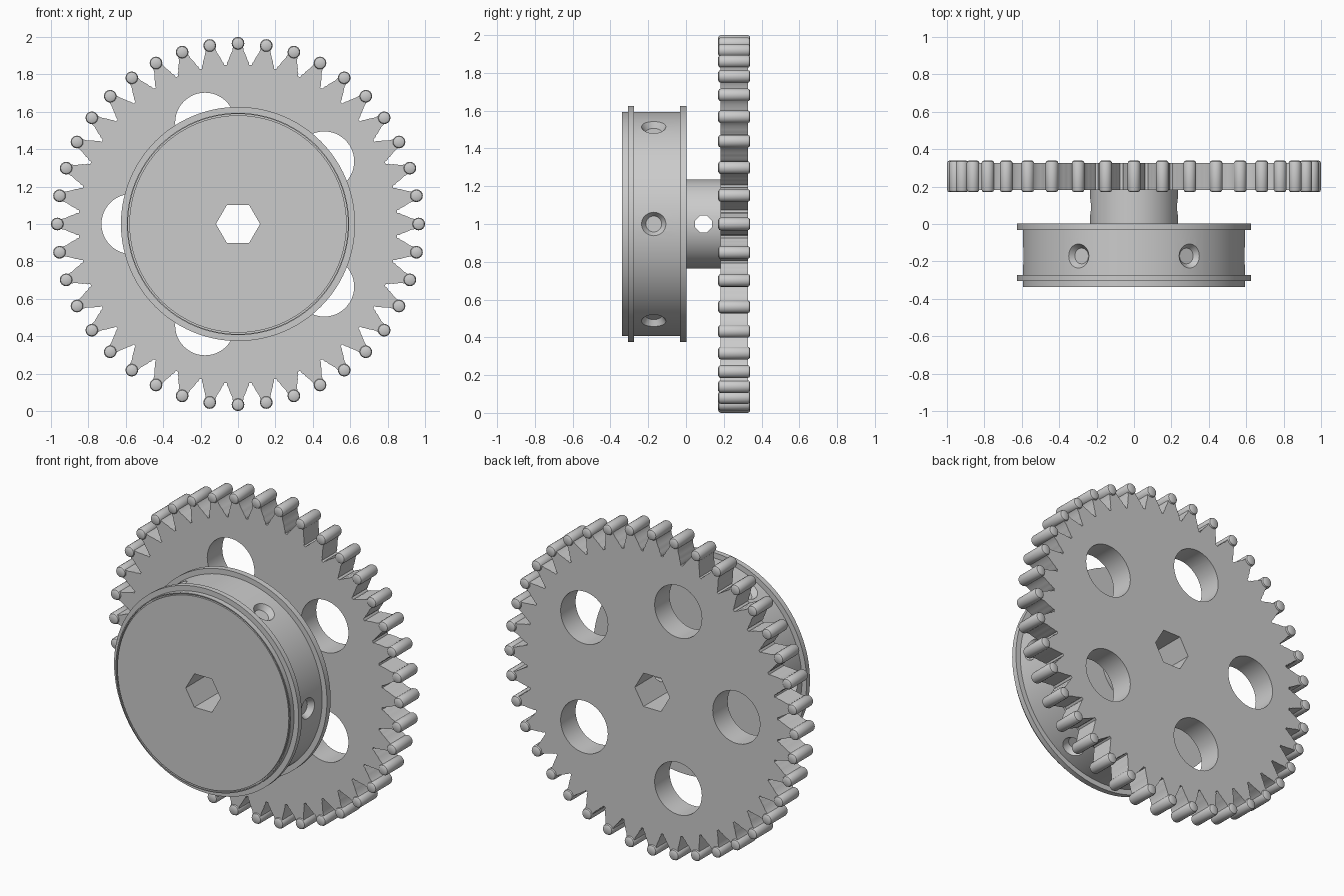
import bpy, bmesh
from math import sin, cos, pi, radians
from mathutils import Matrix, Vector

if "Cube" in bpy.data.objects:
    bpy.data.objects.remove(bpy.data.objects["Cube"])

CZ = 1.0          # height of the wheel axis
TEETH = 40


def finish(name, bm, smooth=True):
    bmesh.ops.remove_doubles(bm, verts=bm.verts, dist=1e-5)
    bmesh.ops.recalc_face_normals(bm, faces=bm.faces)
    me = bpy.data.meshes.new(name)
    bm.to_mesh(me)
    bm.free()
    ob = bpy.data.objects.new(name, me)
    bpy.context.collection.objects.link(ob)
    return ob


def lathe(bm, profile, steps, cx=0.0, cz=CZ):
    """Spin (radius, y) points around an axis parallel to y."""
    vs = [bm.verts.new((cx + r, y, cz)) for r, y in profile]
    es = [bm.edges.new(p) for p in zip(vs, vs[1:])]
    bmesh.ops.spin(bm, geom=vs + es, cent=(cx, 0, cz), axis=(0, 1, 0),
                   angle=2 * pi, steps=steps, use_merge=True)


def cone(bm, centre, direction, r1, r2, depth, sides, roll=0.0):
    rot = Vector(direction).to_track_quat('Z', 'Y').to_matrix().to_4x4()
    bmesh.ops.create_cone(bm, cap_ends=True, segments=sides, radius1=r1,
                          radius2=r2, depth=depth,
                          matrix=Matrix.Translation(centre) @ rot @ Matrix.Rotation(roll, 4, 'Z'))


def prism(bm, points, y0, y1):
    f = bm.faces.new([bm.verts.new((x, y0, z)) for x, z in points])
    new = bmesh.ops.extrude_face_region(bm, geom=[f])['geom']
    bmesh.ops.translate(bm, verts=[v for v in new if isinstance(v, bmesh.types.BMVert)],
                        vec=(0, y1 - y0, 0))


def cut(ob, cutter):
    m = ob.modifiers.new('cut', 'BOOLEAN')
    m.object, m.operation, m.solver = cutter, 'DIFFERENCE', 'EXACT'
    bpy.context.view_layer.objects.active = ob
    bpy.ops.object.modifier_apply(modifier=m.name)
    bpy.data.objects.remove(cutter)


def polar(r, a):
    return r * cos(a), CZ + r * sin(a)


def hex_bore():
    bm = bmesh.new()
    prism(bm, [polar(0.118, k * pi / 3) for k in range(6)], -0.5, 0.5)
    return finish('bore_cutter', bm)


# Toothed wheel: one flank of (radius, half width), mirrored for every tooth
flank = [(0.85, 0.060), (0.865, 0.058), (0.875, 0.051), (0.89, 0.047),
         (0.905, 0.040), (0.925, 0.031), (0.945, 0.027), (0.965, 0.026)]
outline = []
for t in range(TEETH):
    a = 2 * pi * t / TEETH
    for r, w in [(r, -w) for r, w in flank] + [(r, w) for r, w in reversed(flank)]:
        outline.append((r * cos(a) - w * sin(a), CZ + r * sin(a) + w * cos(a)))
bm = bmesh.new()
prism(bm, outline, 0.182, 0.327)
wheel = finish('toothed_wheel', bm)

# Five lightening holes
bm = bmesh.new()
for k in range(5):
    x, z = polar(0.57, pi + 2 * pi * k / 5)
    cone(bm, (x, 0.25, z), (0, 1, 0), 0.16, 0.16, 0.4, 48)
cut(wheel, finish('hole_cutter', bm))
cut(wheel, hex_bore())

# Chamfered pins along the tooth tips
bm = bmesh.new()
for t in range(TEETH):
    x, z = polar(0.966, 2 * pi * t / TEETH)
    lathe(bm, [(0, 0.17), (0.021, 0.17), (0.030, 0.175), (0.034, 0.184),
               (0.034, 0.326), (0.030, 0.335), (0.021, 0.34), (0, 0.34)], 16, x, z)
pins = finish('tooth_pins', bm)

# Flanged drum with its neck; a fine groove circles the front face
bm = bmesh.new()
lathe(bm, [(0, -0.338), (0.581, -0.338), (0.581, -0.325), (0.588, -0.325),
           (0.588, -0.338), (0.594, -0.338), (0.594, -0.306), (0.626, -0.306),
           (0.626, -0.274), (0.594, -0.274), (0.594, -0.033), (0.626, -0.033),
           (0.626, 0.003), (0.235, 0.003), (0.235, 0.182), (0, 0.182)], 96)
drum = finish('flanged_drum', bm)

# Six countersunk screw pockets around the drum
bm = bmesh.new()
for k in range(6):
    a = radians(60 * k)
    d = Vector((cos(a), 0, sin(a)))
    c = Vector((0, -0.171, CZ))
    cone(bm, c + d * 0.585, d, 0.042, 0.0753, 0.05, 32)
cut(drum, finish('pocket_cutter', bm))

# Cross hole through the neck, then the hexagonal bore
bm = bmesh.new()
cone(bm, (0, 0.092, CZ), (1, 0, 0), 0.048, 0.048, 0.6, 8, pi / 8)
cut(drum, finish('cross_hole_cutter', bm))
cut(drum, hex_bore())

for ob in (wheel, pins, drum):
    bpy.ops.object.select_all(action='DESELECT')
    ob.select_set(True)
    bpy.context.view_layer.objects.active = ob
    bpy.ops.object.shade_smooth_by_angle(angle=radians(30))
